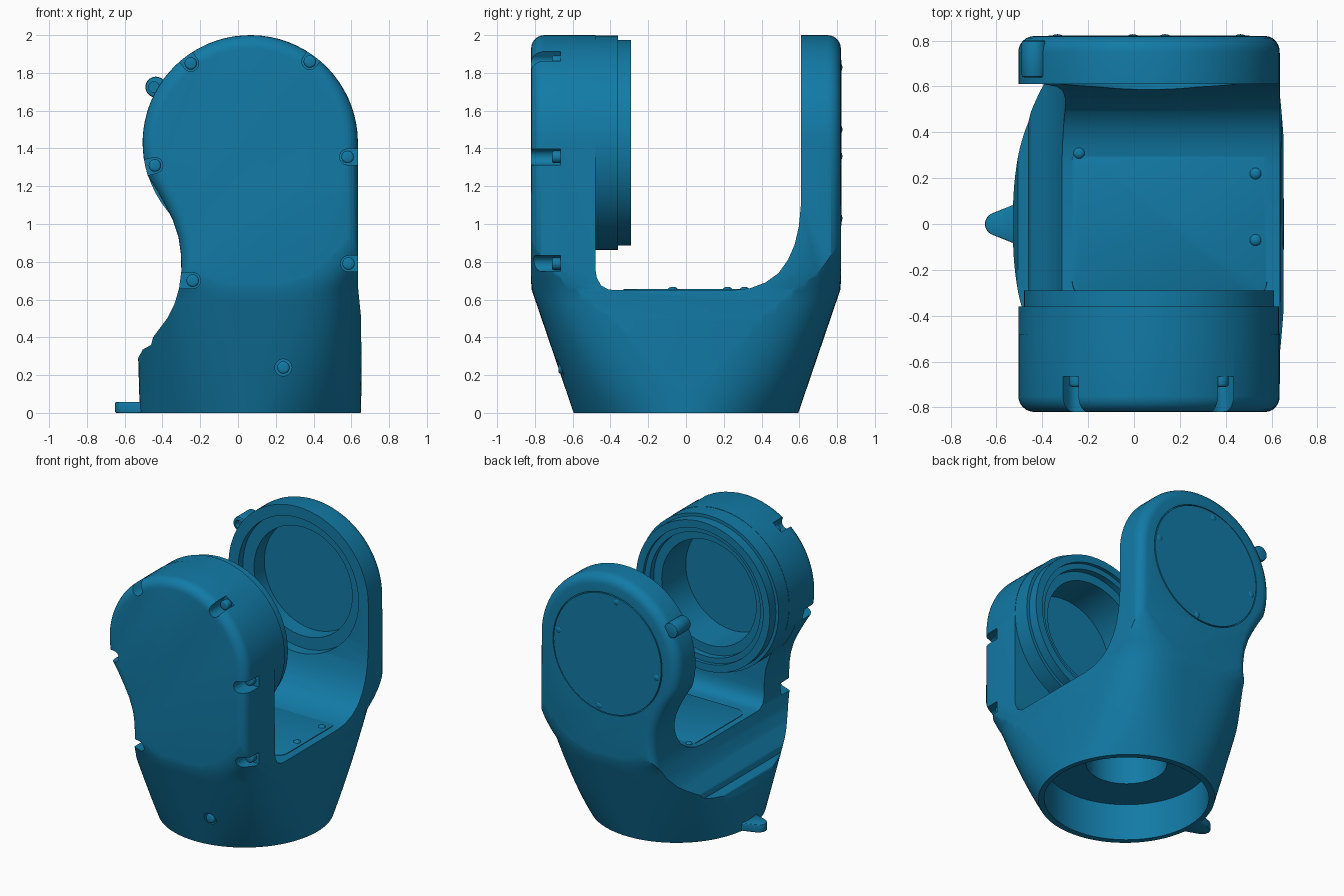
import bpy, bmesh, math
from mathutils import Vector

if "Cube" in bpy.data.objects:
    bpy.data.objects.remove(bpy.data.objects["Cube"])

CX, CZ, R = 0.065, 1.43, 0.57          # hub axis and radius
blue = bpy.data.materials.new("blue_paint")
blue.diffuse_color = (0.006, 0.195, 0.38, 1)
blue.use_nodes = True
blue.node_tree.nodes["Principled BSDF"].inputs["Base Color"].default_value = blue.diffuse_color


def finish(name, bm):
    bmesh.ops.recalc_face_normals(bm, faces=bm.faces)
    me = bpy.data.meshes.new(name)
    bm.to_mesh(me)
    bm.free()
    ob = bpy.data.objects.new(name, me)
    bpy.context.collection.objects.link(ob)
    me.materials.append(blue)
    return ob


def loft(name, rings, bevel=0, segs=5):
    bm = bmesh.new()
    rows = [[bm.verts.new(p) for p in ring] for ring in rings]
    n = len(rows[0])
    for a, b in zip(rows, rows[1:]):
        for i in range(n):
            j = (i + 1) % n
            bm.faces.new((a[i], a[j], b[j], b[i]))
    caps = [bm.faces.new(rows[0]), bm.faces.new(rows[-1])]
    if bevel:
        edges = list({e for f in caps for e in f.edges})
        bmesh.ops.bevel(bm, geom=edges, offset=bevel, segments=segs, profile=0.5,
                        affect='EDGES', clamp_overlap=False)
    return finish(name, bm)


def prism(name, pts, axis, a, b, bevel=0, segs=5):
    place = {'x': lambda u, v, d: (d, u, v),
             'y': lambda u, v, d: (u, d, v),
             'z': lambda u, v, d: (u, v, d)}[axis]
    return loft(name, [[place(u, v, d) for u, v in pts] for d in (a, b)], bevel, segs)


def circle(cx, cy, r, n=64):
    return [(cx + r * math.cos(2 * math.pi * i / n), cy + r * math.sin(2 * math.pi * i / n))
            for i in range(n)]


def round_rect(x0, x1, y0, y1, r, n=8):
    pts = []
    for k, (x, y) in enumerate([(x1 - r, y1 - r), (x0 + r, y1 - r), (x0 + r, y0 + r), (x1 - r, y0 + r)]):
        for i in range(n + 1):
            t = math.pi / 2 * (k + i / n)
            pts.append((x + r * math.cos(t), y + r * math.sin(t)))
    return pts


def boolean(ob, other, op='DIFFERENCE'):
    other.hide_render = True
    m = ob.modifiers.new(op, 'BOOLEAN')
    m.operation, m.object, m.solver = op, other, 'EXACT'
    bpy.context.view_layer.objects.active = ob
    bpy.ops.object.modifier_apply(modifier=m.name)
    bpy.data.objects.remove(other)


def hub(name, r, a, b, bevel=0):
    return prism(name, circle(CX, CZ, r), 'y', a, b, bevel, 3)


# Front outline of the whole fork: round head, concave neck, straight right side
arc = [(CX + R * math.cos(t), CZ + R * math.sin(t))
       for t in [math.radians(198 * i / 40) for i in range(41)]]
neck = [(-0.43, 1.18), (-0.385, 1.1), (-0.345, 1.02), (-0.315, 0.93), (-0.302, 0.84), (-0.3, 0.75),
        (-0.312, 0.66), (-0.335, 0.58), (-0.375, 0.5), (-0.45, 0.4), (-0.46, 0.36),
        (-0.505, 0.335), (-0.528, 0.29), (-0.545, -0.25)]
outline = [Vector(p) for p in arc + neck + [(0.655, -0.25), (0.652, 0.5), (0.636, 0.66)]]


def inset(pts, dist):
    # Shrink the outline along its normals, fading out towards the foot
    out = []
    for i, p in enumerate(pts):
        t = (pts[(i + 1) % len(pts)] - pts[i - 1]).normalized()
        w = min(1, max(0, (p.y - 0.45) / 0.25))
        out.append(p + Vector((-t.y, t.x)) * dist * w)
    return out


# Stack of insets gives the arms rounded outer edges
edge = [(0.82 - 0.07 * (1 - math.cos(t)), 0.07 * (1 - math.sin(t)))
        for t in [math.pi / 2 * i / 6 for i in range(7)]]
stack = [(-y, d) for y, d in edge] + [(y, d) for y, d in reversed(edge)]
body = loft("fork_body", [[(p.x, y, p.y) for p in inset(outline, d)] for y, d in stack])

# Tapered foot: circle at the bottom, squarer with height, rounder on the left
rings = []
for z in [1.3 * k / 20 for k in range(21)] + [2.1]:
    hy = min(0.595 + 0.225 * z / 0.66, 0.82) + max(0, z - 0.66) * 0.04
    hx = 0.585 + 0.03 * min(z, 0.66) + max(0, z - 0.66) * 0.2
    f, g = min(z / 0.66, 1), max(0, min((z - 0.66) / 0.5, 1))
    ring = []
    for i in range(128):
        t = 2 * math.pi * (i + 0.5) / 128
        c, s = math.cos(t), math.sin(t)
        e = 2 / (2 + (2.2 if c > 0 else 1.2) * f + 9 * g)
        ring.append((CX + hx * math.copysign(abs(c) ** e, c), hy * math.copysign(abs(s) ** e, s), z))
    rings.append(ring)
boolean(body, loft("foot_taper", rings), 'INTERSECT')

# U-shaped gap between the two arms
gap = [(-0.48, 2.2), (-0.48, 0.76), (-0.472, 0.715), (-0.45, 0.675), (-0.415, 0.655), (-0.38, 0.65),
       (0.25, 0.65), (0.34, 0.66), (0.42, 0.69), (0.49, 0.74), (0.54, 0.81), (0.575, 0.89),
       (0.598, 0.99), (0.61, 1.12), (0.61, 2.2)]
boolean(body, prism("gap", gap, 'x', -1, 1))

# Front drum added on, then its stepped bore; stepped recess in the rear arm
boolean(body, hub("drum", R - 0.002, -0.6, -0.36, 0.012), 'UNION')
boolean(body, hub("drum_bore", 0.385, -0.64, -0.2))
boolean(body, hub("rear_recess", 0.49, 0.5, 0.665))
boolean(body, hub("rear_bore", 0.4, 0.5, 0.79))
boolean(body, hub("cap_seat", 0.445, 0.808, 0.9))

# Hollow underside with a central hole
boolean(body, prism("foot_hollow", circle(CX, 0, 0.55), 'z', -0.2, 0.27))
boolean(body, prism("foot_hole", circle(CX, 0, 0.27), 'z', 0.2, 0.5))


def dome(name, loc, r, axis):
    # Low rounded screw head
    bm = bmesh.new()
    bmesh.ops.create_uvsphere(bm, u_segments=16, v_segments=8, radius=r)
    for v in bm.verts:
        v.co.z *= 0.6
        if axis == 'y':
            v.co = Vector((v.co.x, v.co.z, v.co.y))
        v.co += Vector(loc)
    return finish(name, bm)


# Screw pockets open to the rim of the front arm: x, z, outward angle, floor depth
pockets = [(-0.25, 1.85, 127, -0.665), (0.38, 1.86, 54, -0.665), (-0.44, 1.31, 193, -0.665),
           (0.58, 1.355, 0, -0.665), (0.585, 0.79, 0, -0.665), (-0.24, 0.7, 180, -0.665),
           (0.24, 0.24, None, -0.63)]
parts = []
for x, z, ang, floor in pockets:
    if ang is None:
        shape = circle(x, z, 0.045, 20)
    else:
        a = math.radians(ang)
        shape = [(x + 0.042 * math.cos(a + math.pi / 2 + math.pi * i / 10),
                  z + 0.042 * math.sin(a + math.pi / 2 + math.pi * i / 10)) for i in range(11)]
        d = Vector((math.cos(a), math.sin(a))) * 0.12
        shape += [(shape[-1][0] + d.x, shape[-1][1] + d.y), (shape[0][0] + d.x, shape[0][1] + d.y)]
    boolean(body, prism("pocket", shape, 'y', -0.95, floor))
    parts.append(prism("arm_screw", circle(x, z, 0.033, 20), 'y', floor - 0.045, floor + 0.01, 0.012, 3))

# Drum collar: two-step ring on the front arm
collar = hub("drum_collar", 0.545, -0.37, -0.29, 0.012)
boolean(collar, hub("collar_bore", 0.45, -0.5, -0.2))
boolean(collar, hub("collar_step", 0.49, -0.315, -0.2))
parts.append(collar)

# Rear cap with four screws
parts.append(hub("rear_cap", 0.438, 0.785, 0.822, 0.006))
for k in range(4):
    t = math.radians(100 + 90 * k)
    parts.append(dome("cap_screw", (CX + 0.405 * math.cos(t), 0.81, CZ + 0.405 * math.sin(t)), 0.03, 'y'))

# Saddle cover plate and screws
parts.append(prism("saddle_cover", round_rect(-0.27, 0.58, -0.33, 0.36, 0.08), 'z', 0.63, 0.655, 0.004, 2))
for x, y in [(0.53, 0.22), (0.53, -0.07), (-0.24, 0.31)]:
    parts.append(dome("cover_screw", (x, y, 0.652), 0.026, 'z'))

# Small eyelet on the rear arm
eye = prism("eyelet", circle(-0.435, 1.725, 0.055, 32), 'y', 0.64, 0.8, 0.01, 2)
boolean(eye, prism("eyelet_hole", circle(-0.445, 1.725, 0.028, 20), 'y', 0.5, 0.68))
parts.append(eye)

# Index tab at the bottom left
tab = [(-0.6 + 0.05 * math.cos(t), 0.05 * math.sin(t))
       for t in [math.radians(110 + 140 * i / 12) for i in range(13)]]
parts.append(prism("index_tab", tab + [(-0.51, -0.09), (-0.49, -0.09), (-0.49, 0.09), (-0.51, 0.09)],
                   'z', 0, 0.058, 0.006, 2))

# Smooth shading with crisp edges
bpy.ops.object.select_all(action='DESELECT')
for ob in [body] + parts:
    ob.select_set(True)
bpy.context.view_layer.objects.active = body
bpy.ops.object.shade_smooth_by_angle(angle=math.radians(35))
